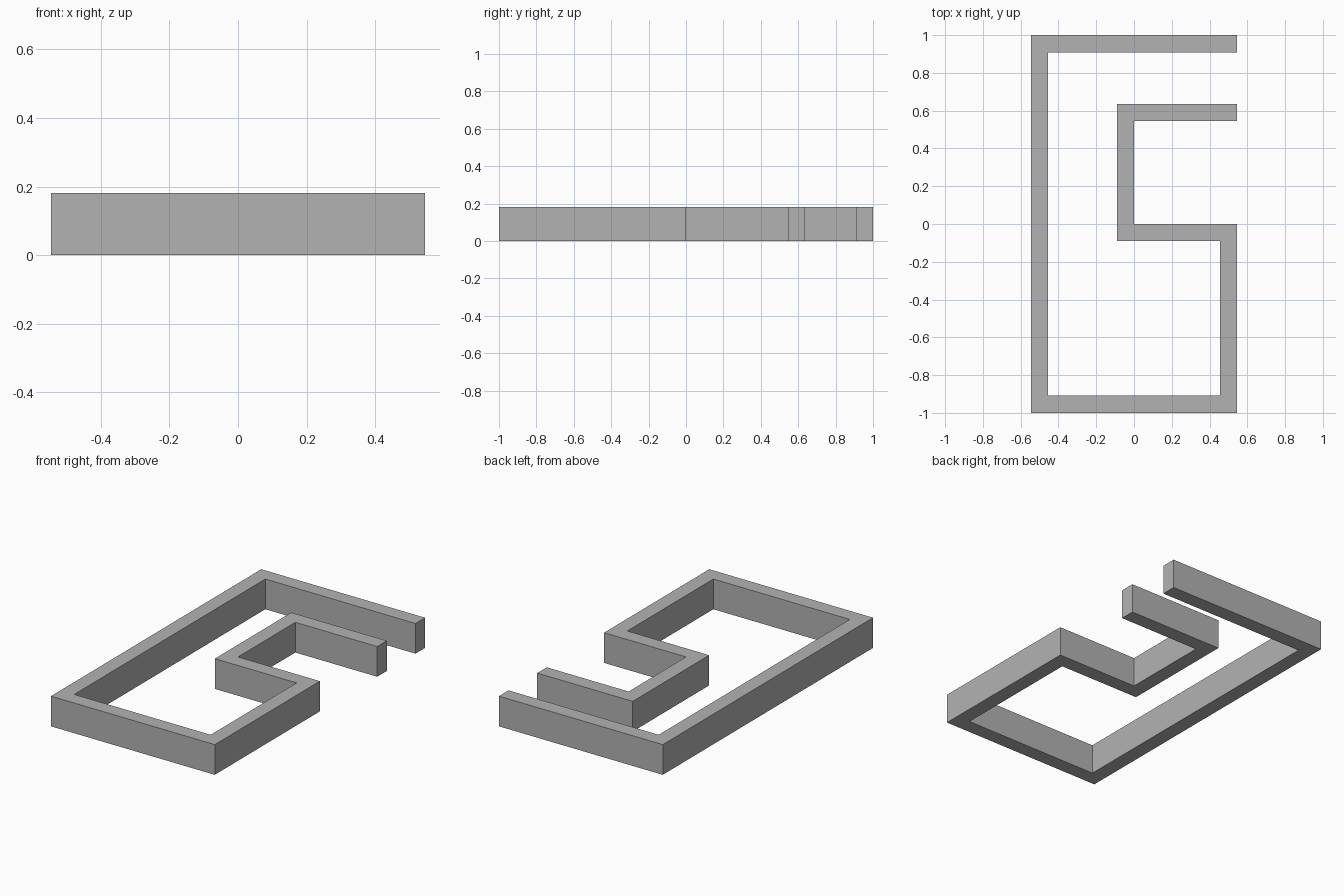
import bpy
import bmesh
from mathutils import Vector

cube = bpy.data.objects.get("Cube")
if cube:
    bpy.data.objects.remove(cube, do_unlink=True)

UNIT = 1 / 11  # wall thickness
HEIGHT = 2 * UNIT

# Plain grey material
grey = bpy.data.materials.new("plain_grey")
grey.use_nodes = True
colour = (0.45, 0.45, 0.45, 1)
grey.diffuse_color = colour
grey.node_tree.nodes["Principled BSDF"].inputs["Base Color"].default_value = colour

# Centre line of the folded wall, in wall thicknesses
path = [Vector(p) for p in [
    (6, 10.5), (-5.5, 10.5), (-5.5, -10.5), (5.5, -10.5),
    (5.5, -0.5), (-0.5, -0.5), (-0.5, 6.5), (6, 6.5)]]

# Sideways direction of each straight run
normals = []
for a, b in zip(path, path[1:]):
    d = (b - a).normalized()
    normals.append(Vector((-d.y, d.x)))

# Mitred strip along the path, one quad per run
bm = bmesh.new()
rails = []
for i, p in enumerate(path):
    if 0 < i < len(path) - 1:
        side = normals[i - 1] + normals[i]
    else:
        side = normals[min(i, len(normals) - 1)]
    rails.append([bm.verts.new(((p + side * s) * UNIT).to_3d()) for s in (0.5, -0.5)])
for (l0, r0), (l1, r1) in zip(rails, rails[1:]):
    bm.faces.new((l0, r0, r1, l1))

# Raise the strip into a solid wall
raised = bmesh.ops.extrude_face_region(bm, geom=bm.faces[:], use_keep_orig=True)
top = [v for v in raised["geom"] if isinstance(v, bmesh.types.BMVert)]
bmesh.ops.translate(bm, verts=top, vec=(0, 0, HEIGHT))
bmesh.ops.recalc_face_normals(bm, faces=bm.faces[:])

mesh = bpy.data.meshes.new("folded_wall")
bm.to_mesh(mesh)
bm.free()
mesh.materials.append(grey)
wall = bpy.data.objects.new("folded_wall", mesh)
bpy.context.collection.objects.link(wall)
